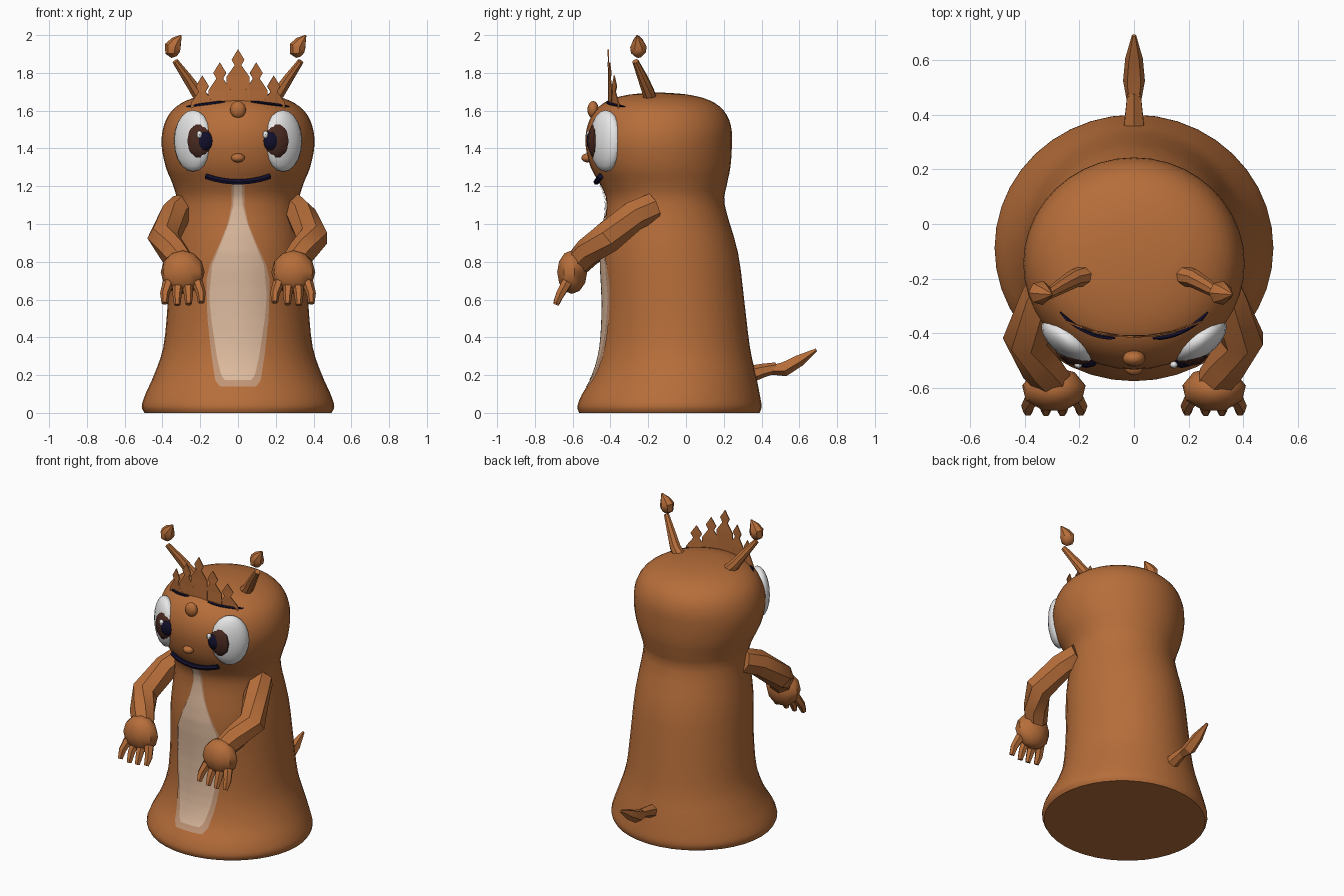
import bpy, bmesh, math
from mathutils import Vector, Matrix

if "Cube" in bpy.data.objects:
    bpy.data.objects.remove(bpy.data.objects["Cube"])


def material(name, rgb):
    m = bpy.data.materials.new(name)
    m.diffuse_color = (*rgb, 1)
    m.use_nodes = True
    m.node_tree.nodes["Principled BSDF"].inputs["Base Color"].default_value = m.diffuse_color
    return m


ORANGE = material("orange_brown", (0.47, 0.155, 0.042))
CREAM = material("cream", (0.72, 0.49, 0.34))
TAN = material("tan", (0.53, 0.30, 0.18))
WHITE = material("white", (0.82, 0.82, 0.82))
BROWN = material("dark_brown", (0.065, 0.022, 0.014))
NAVY = material("navy", (0.006, 0.005, 0.025))


def finish(name, bm, mat, smooth=True, angle=40):
    bmesh.ops.recalc_face_normals(bm, faces=bm.faces)
    me = bpy.data.meshes.new(name)
    bm.to_mesh(me)
    bm.free()
    me.materials.append(mat)
    ob = bpy.data.objects.new(name, me)
    bpy.context.collection.objects.link(ob)
    if smooth:
        bpy.ops.object.select_all(action='DESELECT')
        ob.select_set(True)
        bpy.context.view_layer.objects.active = ob
        bpy.ops.object.shade_smooth_by_angle(angle=math.radians(angle))
    return ob


def skin(bm, rings):
    for a, b in zip(rings, rings[1:]):
        n = len(a)
        for i in range(n):
            bm.faces.new((a[i], a[(i + 1) % n], b[(i + 1) % n], b[i]))
    bm.faces.new(rings[0][::-1])
    bm.faces.new(rings[-1])


def tube(name, pts, radii, mat, sides=8, flat=1.0, ref=(0, 0, 1), angle=40):
    """Tapered tube along a path; flat squeezes it sideways."""
    bm = bmesh.new()
    pts = [Vector(p) for p in pts]
    rings = []
    for i, p in enumerate(pts):
        d = (pts[min(i + 1, len(pts) - 1)] - pts[max(i - 1, 0)]).normalized()
        u = d.cross(Vector(ref)).normalized()
        v = d.cross(u)
        rings.append([bm.verts.new(p + radii[i] * (u * math.cos(t) * flat + v * math.sin(t)))
                      for t in (2 * math.pi * k / sides for k in range(sides))])
    skin(bm, rings)
    return finish(name, bm, mat, angle=angle)


def ball(name, loc, radii, mat, seg=16, turn=0.0, angle=40):
    bm = bmesh.new()
    mx = (Matrix.Translation(loc) @ Matrix.Rotation(turn, 4, 'Z') @ Matrix.Diagonal((*radii, 1)))
    bmesh.ops.create_uvsphere(bm, u_segments=seg, v_segments=max(6, seg // 2), radius=1, matrix=mx)
    return finish(name, bm, mat, angle=angle)


# Body profile: height, half width, front y, back y
PROFILE = [(0, .495, -.565, .39), (.035, .51, -.575, .40), (.10, .49, -.55, .39),
           (.20, .445, -.49, .37), (.35, .395, -.45, .338), (.58, .372, -.438, .31),
           (.85, .355, -.448, .275), (1.1, .325, -.42, .205), (1.2, .342, -.45, .215),
           (1.3, .382, -.505, .235), (1.42, .405, -.532, .243), (1.52, .393, -.522, .238),
           (1.60, .35, -.48, .20), (1.655, .27, -.41, .125), (1.685, .16, -.30, .01),
           (1.695, .03, -.17, -.11)]


def spline(i, t):
    g = [PROFILE[min(max(i + k, 0), len(PROFILE) - 1)] for k in (-1, 0, 1, 2)]
    return [0.5 * (2 * b + (c - a) * t + (2 * a - 5 * b + 4 * c - d) * t * t
                   + (3 * b - a - 3 * c + d) * t ** 3) for a, b, c, d in zip(*g)]


RINGS = [spline(i, k / 3) for i in range(len(PROFILE) - 1) for k in range(3)] + [list(PROFILE[-1])]


def lerp_table(table, z):
    for a, b in zip(table, table[1:]):
        if a[0] <= z <= b[0]:
            t = (z - a[0]) / (b[0] - a[0])
            return [p + (q - p) * t for p, q in zip(a, b)]
    return list(table[-1])


def front(x, z, out=0.0):
    """Point on the front of the body, moved forward by out."""
    _, rx, yf, yb = lerp_table(RINGS, z)
    c = max(0.0, 1 - (x / rx) ** 2)
    return Vector((x, (yf + yb) / 2 - (yb - yf) / 2 * math.sqrt(c) - out, z))


bm = bmesh.new()
rings = []
for z, rx, yf, yb in RINGS:
    rings.append([bm.verts.new((rx * math.cos(t), (yf + yb) / 2 + (yb - yf) / 2 * math.sin(t), z))
                  for t in (2 * math.pi * k / 40 for k in range(40))])
skin(bm, rings)
finish("body", bm, ORANGE, angle=50)


# Belly patch: border and lighter centre, as thin sheets on the body
def patch(name, table, out, mat):
    bm = bmesh.new()
    z0, z1 = table[0][0], table[-1][0]
    rows = []
    for r in range(61):
        z = z0 + (z1 - z0) * r / 60
        w = lerp_table(table, z)[1]
        rows.append([bm.verts.new(front(w * (k / 6 - 1), z, out)) for k in range(13)])
    for a, b in zip(rows, rows[1:]):
        for k in range(12):
            bm.faces.new((a[k], a[k + 1], b[k + 1], b[k]))
    finish(name, bm, mat)


patch("belly_border", [(.14, .095), (.17, .12), (.3, .14), (.5, .162), (.7, .168), (.78, .15),
                       (.9, .095), (1.0, .055), (1.1, .034), (1.21, .034)], .005, TAN)
patch("belly_centre", [(.175, .07), (.2, .09), (.3, .112), (.5, .142), (.62, .152), (.78, .138),
                       (.9, .09), (1.0, .05), (1.1, .024), (1.21, .02)], .009, CREAM)

# Face
ball("nose", (0, -.522, 1.35), (.036, .032, .024), ORANGE)
ball("forehead_bump", (0, -.492, 1.605), (.042, .03, .046), ORANGE)
mouth = []
for k in range(13):
    x = -.17 + .34 * k / 12
    mouth.append(front(x, 1.223 + .03 * (x / .17) ** 2, .012))
tube("mouth", mouth, [.016] * 13, NAVY, 6)

for s, side in ((-1, "left"), (1, "right")):
    # Eye
    ball(side + "_eye_white", (s * .238, -.425, 1.44), (.118, .062, .163), WHITE, 20, s * math.radians(37))
    ball(side + "_iris", (s * .2, -.475, 1.44), (.072, .045, .10), BROWN, 10)
    ball(side + "_pupil", (s * .175, -.502, 1.44), (.045, .025, .052), NAVY, 8)
    ball(side + "_eye_glint", (s * .175 - .029, -.515, 1.473), (.015, .014, .02), WHITE, 8)
    brow = [front(s * (.07 + .2 * k / 8), 1.648 - .026 * k / 8, .004) for k in range(9)]
    tube(side + "_eyebrow", brow, [.004] + [.008] * 7 + [.003], NAVY, 5)

    # Antenna with a drop floating above it
    tube(side + "_antenna", [(s * .165, -.185, 1.64), (s * .22, -.2, 1.70), (s * .27, -.23, 1.775),
                             (s * .332, -.268, 1.862)], [.04, .034, .027, .017], ORANGE, 8)
    cx = -.343 if s < 0 else .317
    tube(side + "_antenna_drop", [(cx + .005, -.25, 1.885), (cx - .002, -.252, 1.905), (cx, -.252, 1.94),
                                  (cx + .018, -.255, 1.968), (cx + .043, -.258, 2.0)],
         [.016, .04, .045, .03, .003], ORANGE, 7, ref=(0, 1, 0))

    # Arm and hand
    tube(side + "_arm", [(s * .29, -.175, 1.09), (s * .335, -.28, 1.045), (s * .395, -.42, .925),
                         (s * .34, -.52, .85), (s * .295, -.575, .79)],
         [.078, .082, .085, .078, .07], ORANGE, 7)
    ball(side + "_hand", (s * .293, -.605, .745), (.118, .082, .115), ORANGE, 9)
    for i, (fx, fz) in enumerate(((.195, .585), (.262, .575), (.322, .572), (.388, .58))):
        mx = .293 + (fx - .293) * .8
        tube(f"{side}_finger_{i + 1}", [(s * mx, -.63, .69), (s * fx, -.665, .63), (s * fx, -.688, fz)],
             [.03, .025, .017], ORANGE, 6, ref=(0, 1, 0))

# Crown: a thin curved plate of spikes with diamond tips
bm = bmesh.new()


def crown_point(x, z):
    return bm.verts.new((x, -.415 + .9 * x * x, z))


base = 1.6
for cx, h, w in ((-.19, 1.785, .06), (-.097, 1.855, .058), (0, 1.925, .06), (.097, 1.855, .058), (.19, 1.785, .06)):
    neck = h - .085
    left = [crown_point(cx - w, base), crown_point(cx - w, neck - .06), crown_point(cx - .018, neck),
            crown_point(cx - .034, h - .055)]
    right = [crown_point(cx + w, base), crown_point(cx + w, neck - .06), crown_point(cx + .018, neck),
             crown_point(cx + .034, h - .055)]
    for k in range(3):
        bm.faces.new((left[k], right[k], right[k + 1], left[k + 1]))
    bm.faces.new((left[3], right[3], crown_point(cx, h)))
crown = finish("crown", bm, ORANGE, smooth=False)
thick = crown.modifiers.new("thickness", 'SOLIDIFY')
thick.thickness = .006

# Tail: short stem and pointed blade
tube("tail_stem", [(0, .34, .205), (0, .41, .225), (0, .48, .24)], [.045, .036, .028], ORANGE, 6, ref=(1, 0, 0))
tube("tail_blade", [(0, .40, .225), (0, .52, .235), (0, .60, .28), (0, .69, .335)],
     [.018, .042, .034, .008], ORANGE, 5, ref=(1, 0, 0), angle=25)
